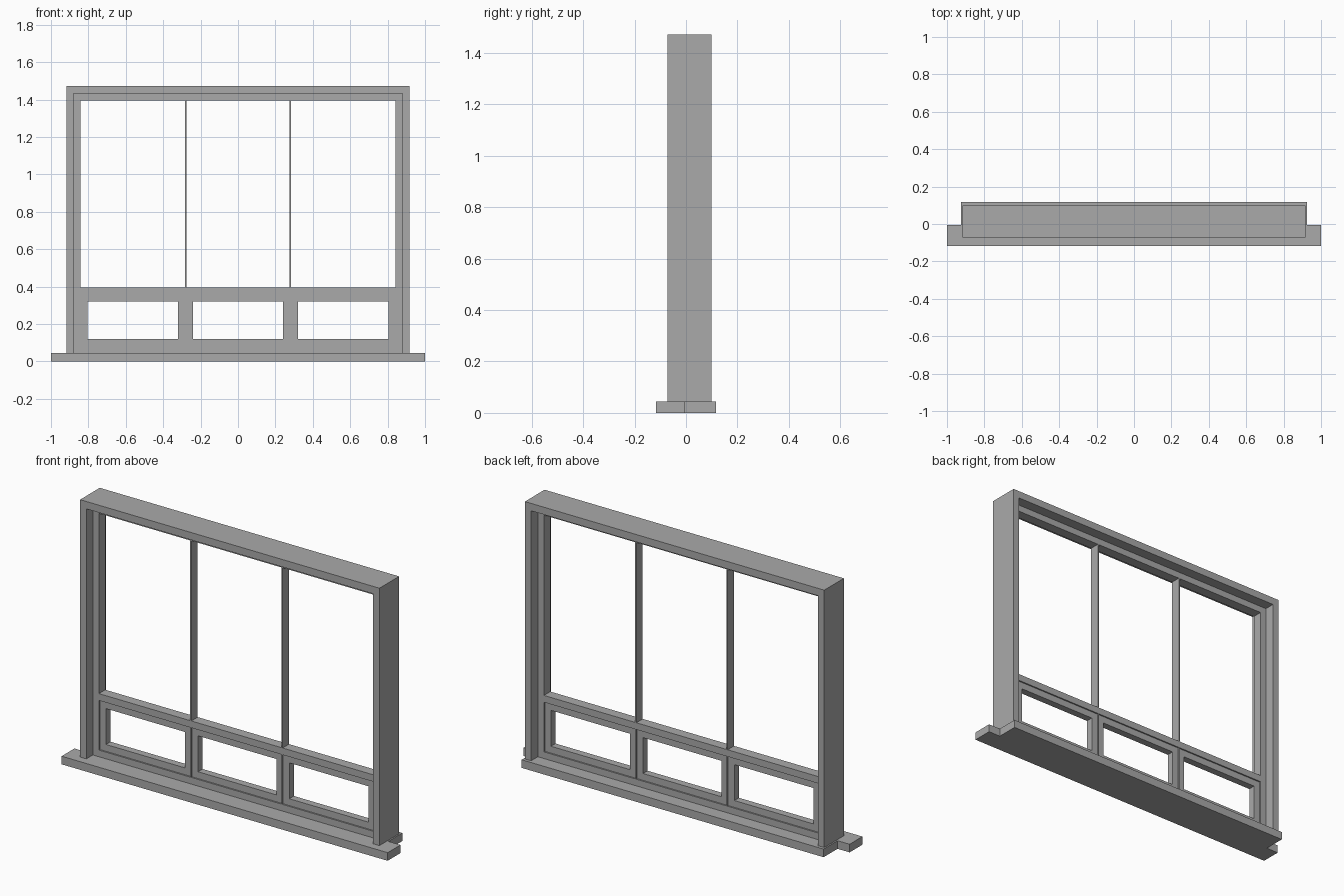
import bpy
import bmesh

cube = bpy.data.objects.get("Cube")
if cube:
    bpy.data.objects.remove(cube, do_unlink=True)

grey = bpy.data.materials.new("plain_grey")
grey.use_nodes = True
grey.diffuse_color = (0.4, 0.4, 0.4, 1)
grey.node_tree.nodes["Principled BSDF"].inputs["Base Color"].default_value = (0.4, 0.4, 0.4, 1)


def finish(name, bm):
    bmesh.ops.recalc_face_normals(bm, faces=bm.faces)
    mesh = bpy.data.meshes.new(name)
    bm.to_mesh(mesh)
    bm.free()
    mesh.materials.append(grey)
    obj = bpy.data.objects.new(name, mesh)
    bpy.context.collection.objects.link(obj)
    return obj


def extrude(name, points, offset):
    """Solid prism from a flat outline."""
    bm = bmesh.new()
    face = bm.faces.new([bm.verts.new(p) for p in points])
    result = bmesh.ops.extrude_face_region(bm, geom=[face], use_keep_orig=True)
    verts = [v for v in result["geom"] if isinstance(v, bmesh.types.BMVert)]
    bmesh.ops.translate(bm, verts=verts, vec=offset)
    return finish(name, bm)


def box(name, x0, x1, y0, y1, z0, z1):
    outline = [(x0, y0, z0), (x1, y0, z0), (x1, y0, z1), (x0, y0, z1)]
    return extrude(name, outline, (0, y1 - y0, 0))


def ring(name, x0, x1, z0, z1, y0, y1, width):
    """Rectangular mitred frame with a through opening."""
    bm = bmesh.new()
    loops = []
    for y, w in ((y0, 0), (y1, 0), (y1, width), (y0, width)):
        loops.append([bm.verts.new(p) for p in (
            (x0 + w, y, z0 + w), (x1 - w, y, z0 + w),
            (x1 - w, y, z1 - w), (x0 + w, y, z1 - w))])
    for i in range(4):
        a, b = loops[i], loops[(i + 1) % 4]
        for j in range(4):
            k = (j + 1) % 4
            bm.faces.new((a[j], a[k], b[k], b[j]))
    return finish(name, bm)


SILL = 0.045
TOP = 1.472
FRONT, BACK = -0.072, 0.1
IN_FRONT, IN_BACK = -0.015, 0.041

# Sill with projecting front ears
half = [(1, -0.117), (1, -0.005), (0.926, -0.005), (0.926, 0.117)]
sill = half + [(-x, y) for x, y in reversed(half)]
extrude("sill", [(x, y, 0) for x, y in sill], (0, 0, SILL))

# Outer casing: two jambs and a head
half = [(0.918, SILL), (0.918, TOP), (0.88, SILL), (0.88, TOP - 0.041)]
right, left = half, [(-x, z) for x, z in half]
casing = [right[0], right[1], left[1], left[0], left[2], left[3], right[3], right[2]]
extrude("outer_frame", [(x, FRONT, z) for x, z in casing], (0, BACK - FRONT, 0))

# Thinner inner frame and its cross rail
ring("inner_frame", -0.88, 0.88, SILL, TOP - 0.041, IN_FRONT, IN_BACK, 0.037)
box("cross_rail", -0.843, 0.843, IN_FRONT, IN_BACK, 0.357, 0.395)

# Slim mullions above and between the sashes
for side, x in (("left", 0.28), ("right", -0.28)):
    box(side + "_upper_mullion", x - 0.004, x + 0.004, IN_FRONT, IN_BACK, 0.395, 1.394)
    box(side + "_lower_mullion", x - 0.002, x + 0.002, IN_FRONT, IN_BACK, 0.082, 0.357)

# Three low opening sashes
for name, x0, x1 in (("right", -0.843, -0.282), ("middle", -0.278, 0.278), ("left", 0.282, 0.843)):
    ring(name + "_sash", x0, x1, 0.082, 0.357, IN_FRONT + 0.008, IN_BACK - 0.008, 0.038)
